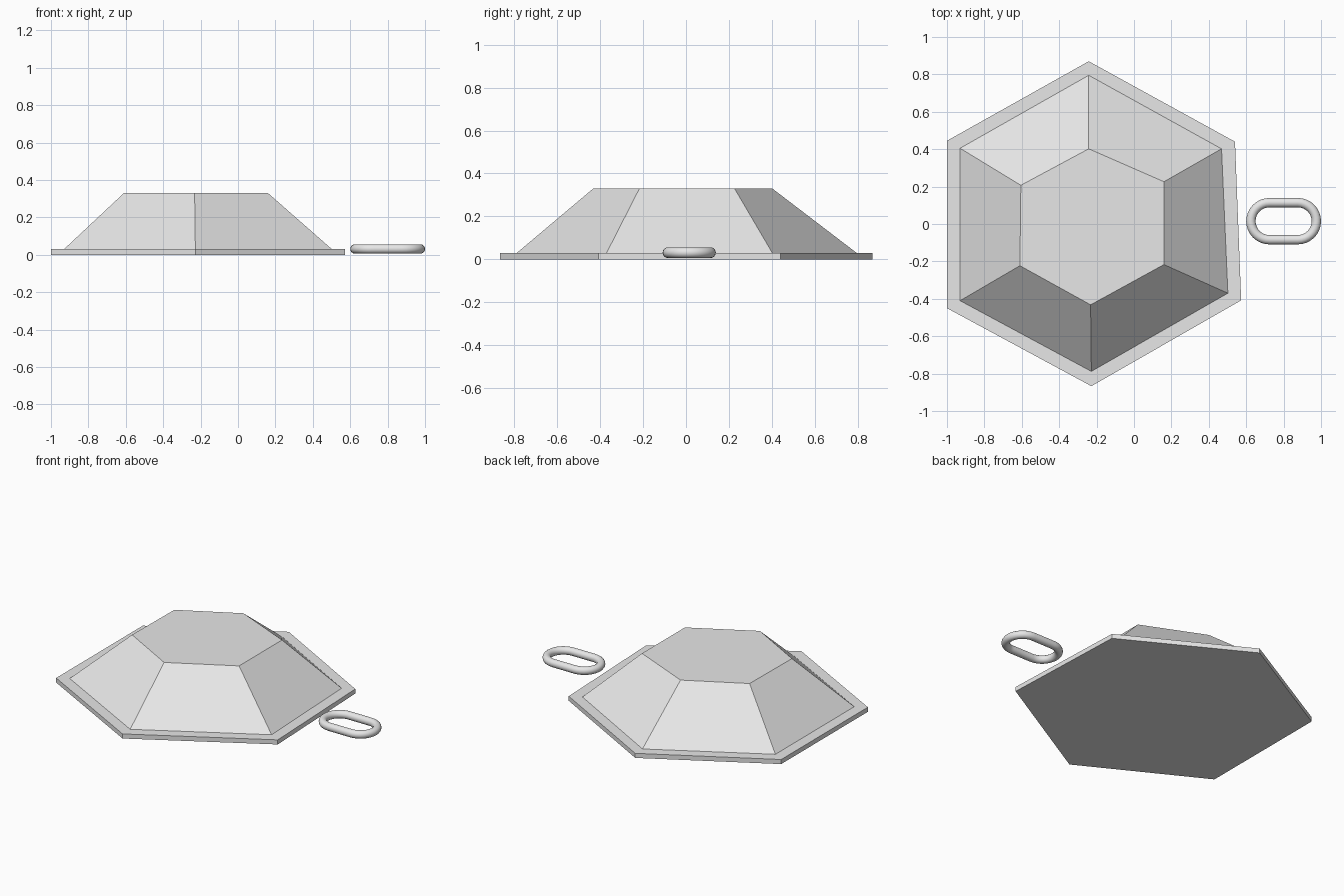
import bpy
import bmesh
from math import sin, cos, pi
from mathutils import Vector

cube = bpy.data.objects.get("Cube")
if cube:
    bpy.data.objects.remove(cube, do_unlink=True)

grey = bpy.data.materials.new("light_grey")
grey.use_nodes = True
colour = (0.8, 0.8, 0.8, 1)
grey.diffuse_color = colour
grey.node_tree.nodes["Principled BSDF"].inputs["Base Color"].default_value = colour


def loft(name, rings, closed=False, smooth=False):
    """Skin a list of point rings; join the ends or cap them."""
    bm = bmesh.new()
    loops = [[bm.verts.new(p) for p in ring] for ring in rings]
    pairs = list(zip(loops, loops[1:]))
    if closed:
        pairs.append((loops[-1], loops[0]))
    else:
        bm.faces.new(loops[0])
        bm.faces.new(loops[-1])
    for a, b in pairs:
        for i in range(len(a)):
            j = (i + 1) % len(a)
            bm.faces.new((a[i], a[j], b[j], b[i]))
    bmesh.ops.recalc_face_normals(bm, faces=bm.faces)
    for face in bm.faces:
        face.smooth = smooth
    mesh = bpy.data.meshes.new(name)
    bm.to_mesh(mesh)
    bm.free()
    mesh.materials.append(grey)
    obj = bpy.data.objects.new(name, mesh)
    bpy.context.collection.objects.link(obj)
    return obj


def at_height(outline, z):
    return [(x, y, z) for x, y in outline]


# Faceted body: thin hexagonal rim with a truncated pyramid on top
rim = [(-1, .445), (-.242, .87), (.54, .44), (.573, -.408), (-.228, -.867), (-1, -.45)]
foot = [(-.93, .405), (-.242, .795), (.468, .402), (.502, -.37), (-.228, -.788), (-.93, -.41)]
crown = [(-.605, .207), (-.242, .402), (.16, .226), (.16, -.217), (-.232, -.432), (-.61, -.223)]
loft("hexagonal_body", [at_height(rim, 0), at_height(rim, .03),
                        at_height(foot, .03), at_height(crown, .33)])

# Chain link: round tube swept along a stadium path
centre = Vector((.8, .015, .031))
half_length, bend, tube = .076, .099, .025
arc_steps, tube_steps = 16, 16
sections = []
for side in (1, -1):
    for i in range(arc_steps + 1):
        angle = -pi / 2 + pi * i / arc_steps
        out = Vector((cos(angle), sin(angle), 0)) * side
        mid = centre + Vector((side * half_length, 0, 0)) + out * bend
        sections.append([mid + out * tube * cos(t) + Vector((0, 0, tube * sin(t)))
                         for t in (2 * pi * k / tube_steps for k in range(tube_steps))])
loft("chain_link", sections, closed=True, smooth=True)
